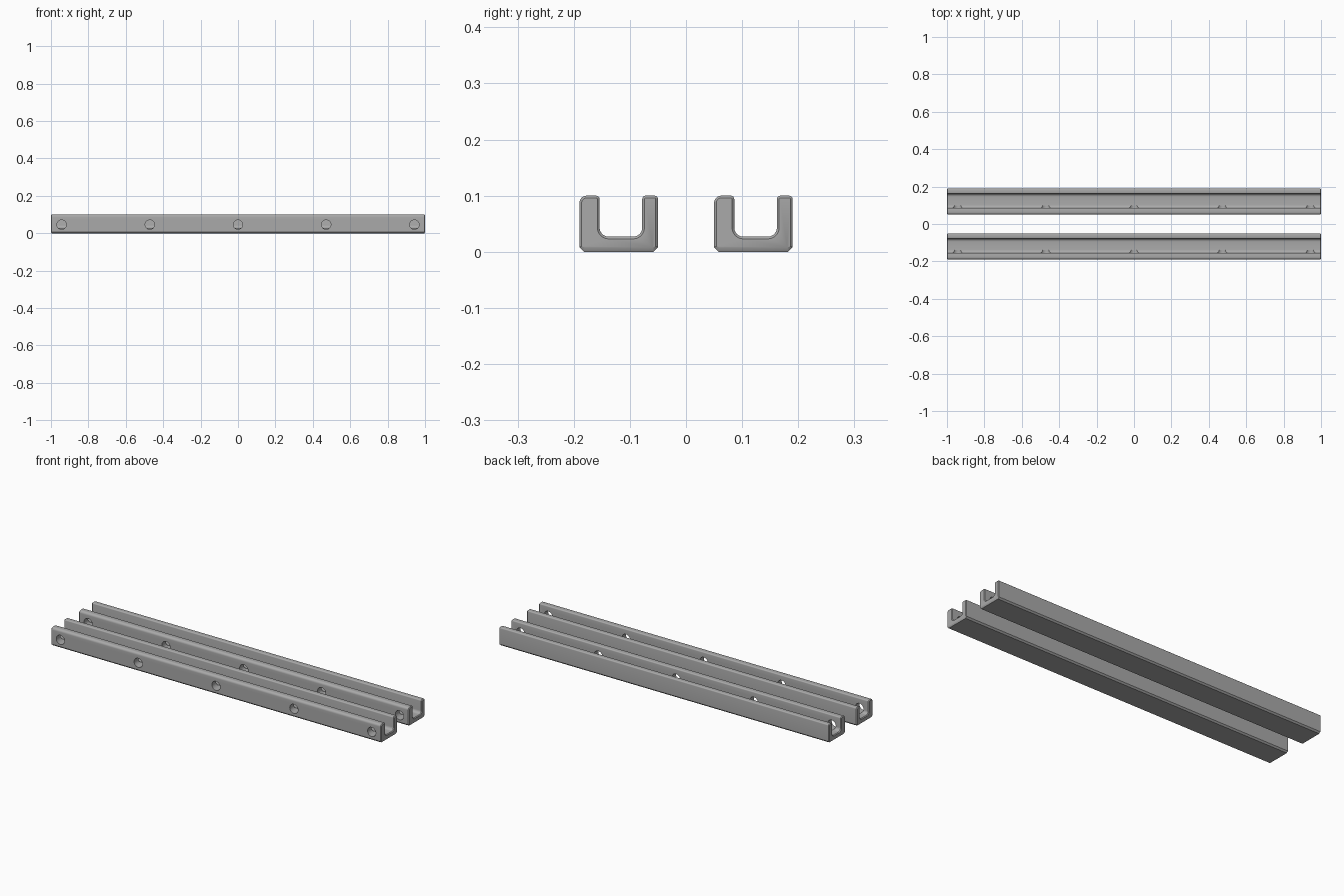
import bpy, bmesh, math
from mathutils import Matrix, Vector

if "Cube" in bpy.data.objects:
    bpy.data.objects.remove(bpy.data.objects["Cube"])

steel = bpy.data.materials.new("steel grey")
steel.diffuse_color = (0.4, 0.4, 0.4, 1)
steel.use_nodes = True
steel.node_tree.nodes["Principled BSDF"].inputs["Base Color"].default_value = steel.diffuse_color

END = 0.004          # chamfer around the rail ends
# Rail cross-section corners: y, z, rounding radius, segments
CORNERS = [(-0.07, 0.0, 0.008, 1), (0.07, 0.0, 0.008, 1),
           (0.07, 0.1, 0.006, 4), (0.042, 0.1, 0.006, 4),
           (0.042, 0.027, 0.016, 6), (-0.034, 0.027, 0.016, 6),
           (-0.034, 0.1, 0.006, 4), (-0.07, 0.1, 0.013, 6)]


def rounded(corners):
    """Round (or chamfer, with one segment) every right-angled corner."""
    pts = []
    for i, (y, z, r, n) in enumerate(corners):
        p = Vector((y, z))
        a = (Vector(corners[i - 1][:2]) - p).normalized() * r
        b = (Vector(corners[(i + 1) % len(corners)][:2]) - p).normalized() * r
        for k in range(n + 1):
            t = k / n * math.pi / 2
            pts.append(p + a * (1 - math.sin(t)) + b * (1 - math.cos(t)))
    return pts


def add_object(name, bm, y):
    bmesh.ops.recalc_face_normals(bm, faces=bm.faces[:])
    mesh = bpy.data.meshes.new(name)
    bm.to_mesh(mesh)
    bm.free()
    mesh.materials.append(steel)
    ob = bpy.data.objects.new(name, mesh)
    ob.location.y = y
    bpy.context.collection.objects.link(ob)
    return ob


def make_rail(name, y):
    # Channel body: extruded profile
    bm = bmesh.new()
    half = 1 - END
    face = bm.faces.new([bm.verts.new((-half, p.x, p.y)) for p in rounded(CORNERS)])
    ext = bmesh.ops.extrude_face_region(bm, geom=[face])["geom"]
    bmesh.ops.translate(bm, vec=(2 * half, 0, 0),
                        verts=[v for v in ext if isinstance(v, bmesh.types.BMVert)])
    bmesh.ops.recalc_face_normals(bm, faces=bm.faces[:])
    # Chamfered ends, deeper along the bottom edge
    caps = [f for f in bm.faces if abs(f.normal.x) > 0.9]
    bmesh.ops.inset_region(bm, faces=caps, thickness=END, depth=END, use_even_offset=True)
    for v in bm.verts:
        if abs(v.co.x) > 1 - END / 2:
            v.co.x = math.copysign(1, v.co.x)
            if v.co.z < 0.006:
                v.co.z = 0.0075
    rail = add_object(name, bm, y)

    # Screw holes through the front wall
    bm = bmesh.new()
    for i in range(-2, 3):
        m = Matrix.Translation((i * 0.4715, -0.06, 0.046)) @ Matrix.Rotation(math.pi / 2, 4, 'X')
        bmesh.ops.create_cone(bm, cap_ends=True, segments=32, radius1=0.025,
                              radius2=0.025, depth=0.08, matrix=m)
    cutter = add_object(name + "_hole_cutter", bm, y)
    mod = rail.modifiers.new("holes", 'BOOLEAN')
    mod.operation = 'DIFFERENCE'
    mod.solver = 'EXACT'
    mod.object = cutter
    bpy.ops.object.select_all(action='DESELECT')
    bpy.context.view_layer.objects.active = rail
    rail.select_set(True)
    bpy.ops.object.modifier_apply(modifier=mod.name)
    bpy.data.objects.remove(cutter)
    bpy.ops.object.shade_smooth_by_angle(angle=math.radians(30))


make_rail("front_rail", -0.12)
make_rail("back_rail", 0.12)
